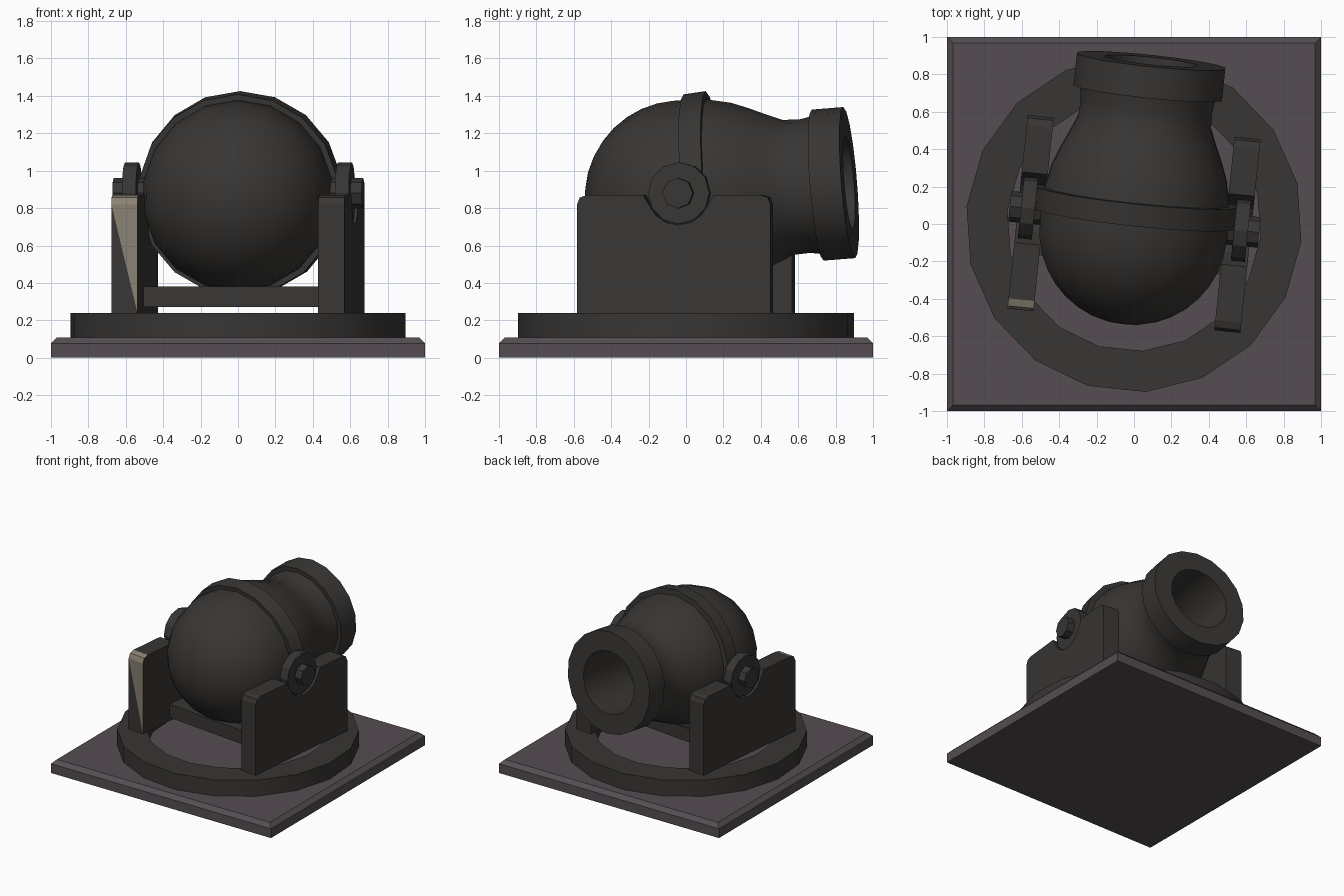
import bpy, bmesh
from math import sin, cos, pi, radians
from mathutils import Matrix

if "Cube" in bpy.data.objects:
    bpy.data.objects.remove(bpy.data.objects["Cube"])

YAW = Matrix.Rotation(radians(-6), 4, 'Z')
BARREL = YAW @ Matrix.Translation((0, -0.03, 0.865)) @ Matrix.Rotation(radians(4.5), 4, 'X')


def material(name, rgb):
    m = bpy.data.materials.new(name)
    m.diffuse_color = (*rgb, 1)
    m.use_nodes = True
    m.node_tree.nodes["Principled BSDF"].inputs["Base Color"].default_value = m.diffuse_color
    return m


IRON = material("dark_iron", (0.04, 0.037, 0.034))
STONE = material("plate_stone", (0.09, 0.075, 0.085))
TAN = material("worn_tan", (0.25, 0.22, 0.17))


def finish(name, bm, matrix, mats, smooth=None):
    bmesh.ops.recalc_face_normals(bm, faces=bm.faces)
    bm.transform(matrix)
    me = bpy.data.meshes.new(name)
    bm.to_mesh(me)
    bm.free()
    for m in mats:
        me.materials.append(m)
    ob = bpy.data.objects.new(name, me)
    bpy.context.collection.objects.link(ob)
    if smooth:
        bpy.ops.object.select_all(action='DESELECT')
        ob.select_set(True)
        bpy.context.view_layer.objects.active = ob
        bpy.ops.object.shade_smooth_by_angle(angle=radians(smooth))
    return ob


def lathe(name, profile, matrix, sides=18, closed=False, smooth=None):
    """Spin (along, radius) points round the local y axis."""
    bm = bmesh.new()
    rings = []
    for t, r in profile:
        if r == 0:
            rings.append([bm.verts.new((0, t, 0))] * sides)
        else:
            rings.append([bm.verts.new((r * sin(2 * pi * i / sides), t, r * cos(2 * pi * i / sides)))
                          for i in range(sides)])
    pairs = list(zip(rings, rings[1:]))
    if closed:
        pairs.append((rings[-1], rings[0]))
    for a, b in pairs:
        for i in range(sides):
            j = (i + 1) % sides
            bm.faces.new(dict.fromkeys((a[i], a[j], b[j], b[i])))
    return finish(name, bm, matrix, [IRON], smooth)


def box_bm(x0, x1, y0, y1, z0, z1):
    bm = bmesh.new()
    bmesh.ops.create_cube(bm, size=1)
    bm.transform(Matrix.Translation(((x0 + x1) / 2, (y0 + y1) / 2, (z0 + z1) / 2))
                 @ Matrix.Diagonal((x1 - x0, y1 - y0, z1 - z0, 1)))
    return bm


# Square base plate with chamfered top rim
bm = box_bm(-1, 1, -1, 1, 0, 0.108)
top = [e for e in bm.edges if all(v.co.z > 0.1 for v in e.verts)]
bmesh.ops.bevel(bm, geom=top, offset=0.032, segments=1, affect='EDGES')
finish("base_plate", bm, Matrix(), [STONE])

# Turntable ring
UP = Matrix.Rotation(radians(90), 4, 'X')
lathe("turntable_ring", [(0.105, 0.9), (0.24, 0.9), (0.24, 0.68), (0.105, 0.68)],
      YAW @ Matrix.Rotation(radians(90), 4, 'Z') @ UP, closed=True, smooth=30)

# Barrel: round breech, tapering neck, muzzle ring and bore
profile = [(-0.51 * cos(i * pi / 18), 0.51 * sin(i * pi / 18)) for i in range(10)]
profile += [(0.16, 0.508), (0.31, 0.475), (0.40, 0.44), (0.50, 0.395), (0.58, 0.362),
            (0.67, 0.358), (0.74, 0.37), (0.74, 0.405), (0.91, 0.405),
            (0.91, 0.25), (0.42, 0.25), (0.42, 0)]
lathe("barrel", profile, BARREL, smooth=30)
lathe("barrel_band", [(0.06, 0.49), (0.06, 0.54), (0.18, 0.548), (0.18, 0.49)],
      BARREL, closed=True, smooth=30)

# Cheeks with a trunnion notch, plus trunnion discs and pins
CY = 0.025
notch = [(CY + 0.17 * cos(a), 0.88 + 0.17 * sin(a)) for a in [-k * pi / 8 for k in range(1, 8)]]
outline = ([(-0.52, 0.24), (0.52, 0.24), (0.52, 0.82), (0.505, 0.857), (0.465, 0.87), (CY + 0.19, 0.87)]
           + notch + [(CY - 0.19, 0.87), (-0.465, 0.87), (-0.505, 0.857), (-0.52, 0.82)])
for side, s in (("left", -1), ("right", 1)):
    bm = bmesh.new()
    inner, outer = ([bm.verts.new((s * x, y, z)) for y, z in outline] for x in (0.486, 0.626))
    bm.faces.new(inner)
    bm.faces.new(outer[::-1])
    n = len(outline)
    for i in range(n):
        j = (i + 1) % n
        f = bm.faces.new((inner[i], inner[j], outer[j], outer[i]))
        if s < 0 and i in (n - 2, n - 3):
            f.material_index = 1
        if s < 0 and i == n - 1:
            # worn triangle on the front end of the left cheek
            bmesh.utils.face_split(f, outer[n - 1], inner[0])
            for t in inner[0].link_faces:
                if inner[n - 1] in t.verts and len(t.verts) == 3:
                    t.material_index = 1
    finish(side + "_cheek", bm, YAW, [IRON, TAN])

    axle = YAW @ Matrix.Translation((0, CY, 0.88)) @ Matrix.Rotation(radians(-90 * s), 4, 'Z')
    lathe(side + "_trunnion_disc", [(0.535, 0), (0.535, 0.165), (0.61, 0.165), (0.61, 0)], axle, sides=12)
    lathe(side + "_trunnion_pin", [(0.45, 0), (0.45, 0.082), (0.67, 0.082), (0.67, 0)], axle, sides=8)

# Cross plank between the cheeks
finish("cross_plank", box_bm(-0.5, 0.5, -0.22, 0.2, 0.27, 0.38), YAW, [IRON])
